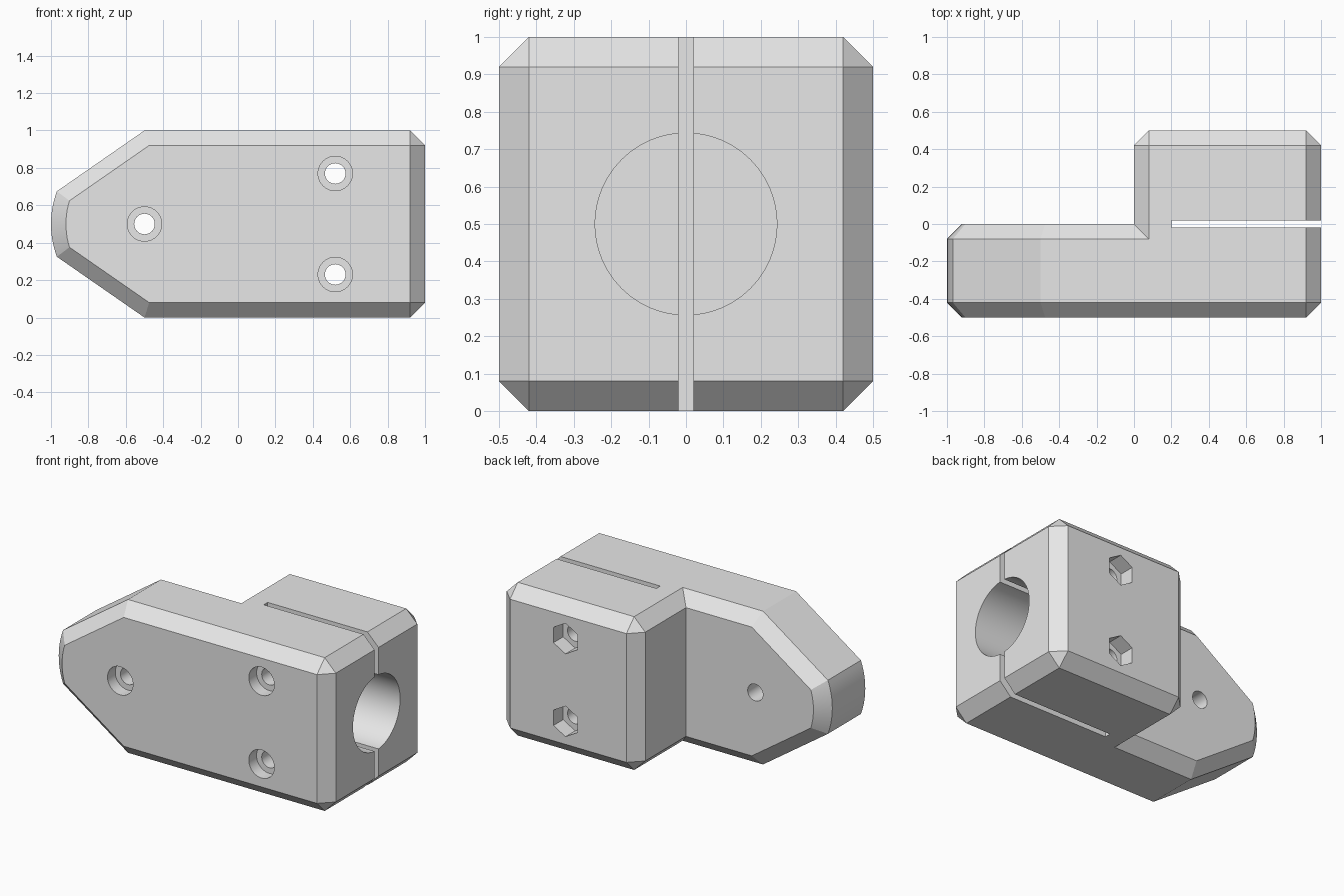
import bpy, bmesh, math
from mathutils import Matrix

if "Cube" in bpy.data.objects:
    bpy.data.objects.remove(bpy.data.objects["Cube"], do_unlink=True)

CHAMFER = 0.08

grey = bpy.data.materials.new("light_grey")
grey.use_nodes = True
grey.diffuse_color = (0.8, 0.8, 0.8, 1)
grey.node_tree.nodes["Principled BSDF"].inputs["Base Color"].default_value = (0.8, 0.8, 0.8, 1)


def finish(bm, name):
    bmesh.ops.recalc_face_normals(bm, faces=bm.faces[:])
    me = bpy.data.meshes.new(name)
    bm.to_mesh(me)
    bm.free()
    me.materials.append(grey)
    ob = bpy.data.objects.new(name, me)
    bpy.context.collection.objects.link(ob)
    return ob


def chamfer(bm, edges):
    bmesh.ops.bevel(bm, geom=edges, offset=CHAMFER, offset_type='OFFSET',
                    segments=1, profile=0.5, affect='EDGES', clamp_overlap=False)


def box(name, lo, hi, bevelled=False):
    bm = bmesh.new()
    bmesh.ops.create_cube(bm, size=1)
    for v in bm.verts:
        v.co = [a + (c + 0.5) * (b - a) for a, b, c in zip(lo, hi, v.co)]
    if bevelled:
        chamfer(bm, bm.edges[:])
    return finish(bm, name)


def rod(name, axis, start, end, centre, radius, sides=48):
    """Cylinder along x or y; centre gives the other two coordinates."""
    bm = bmesh.new()
    bmesh.ops.create_cone(bm, cap_ends=True, segments=sides, radius1=radius,
                          radius2=radius, depth=end - start)
    mid = (start + end) / 2
    if axis == 'X':
        m = Matrix.Translation((mid, *centre)) @ Matrix.Rotation(math.pi / 2, 4, 'Y')
    else:
        m = Matrix.Translation((centre[0], mid, centre[1])) @ Matrix.Rotation(math.pi / 2, 4, 'X')
    bmesh.ops.transform(bm, matrix=m, verts=bm.verts[:])
    return finish(bm, name)


def combine(body, other, operation):
    mod = body.modifiers.new(operation, 'BOOLEAN')
    mod.operation = operation
    mod.solver = 'EXACT'
    mod.object = other
    bpy.context.view_layer.objects.active = body
    bpy.ops.object.modifier_apply(modifier=mod.name)
    bpy.data.objects.remove(other, do_unlink=True)


# Front plate: tapered profile with a rounded tip, chamfered front and back
tip = math.asin(0.35)
profile = [(0.35, 0), (0.35, 1), (-0.5, 1)]
for i in range(13):
    a = tip - 2 * tip * i / 12
    profile.append((-0.5 - 0.5 * math.cos(a), 0.5 + 0.5 * math.sin(a)))
profile.append((-0.5, 0))
bm = bmesh.new()
face = bm.faces.new([bm.verts.new((x, -0.5, z)) for x, z in profile])
ext = bmesh.ops.extrude_face_region(bm, geom=[face])
for g in ext["geom"]:
    if isinstance(g, bmesh.types.BMVert):
        g.co.y = 0
bmesh.ops.recalc_face_normals(bm, faces=bm.faces[:])
rims = [e for e in bm.edges
        if abs(e.verts[0].co.y - e.verts[1].co.y) < 1e-4
        and min(v.co.x for v in e.verts) < 0.3]
chamfer(bm, rims)
plate = finish(bm, "mounting_plate")

# Clamp block joined to the plate
body = box("clamp_bracket", (0, -0.5, 0), (1, 0.5, 1), bevelled=True)
combine(body, plate, 'UNION')

# Shaft bore and clamping slot
combine(body, rod("bore", 'X', 0.3, 1.2, (0, 0.5), 0.243, 96), 'DIFFERENCE')
combine(body, box("slot", (0.2, -0.02, -0.1), (1.1, 0.02, 1.1)), 'DIFFERENCE')

# Screw holes with front counterbores, nut pockets behind the clamp screws
for x, z, has_nut in [(-0.5, 0.5, False), (0.52, 0.77, True), (0.52, 0.23, True)]:
    combine(body, rod("hole", 'Y', -0.7, 0.7, (x, z), 0.055, 32), 'DIFFERENCE')
    combine(body, rod("counterbore", 'Y', -0.7, -0.42, (x, z), 0.092, 40), 'DIFFERENCE')
    if has_nut:
        combine(body, rod("nut_pocket", 'Y', 0.4, 0.7, (x, z), 0.1, 6), 'DIFFERENCE')

# Smooth only the curved surfaces
bpy.ops.object.select_all(action='DESELECT')
body.select_set(True)
bpy.context.view_layer.objects.active = body
bpy.ops.object.shade_smooth_by_angle(angle=math.radians(20))
